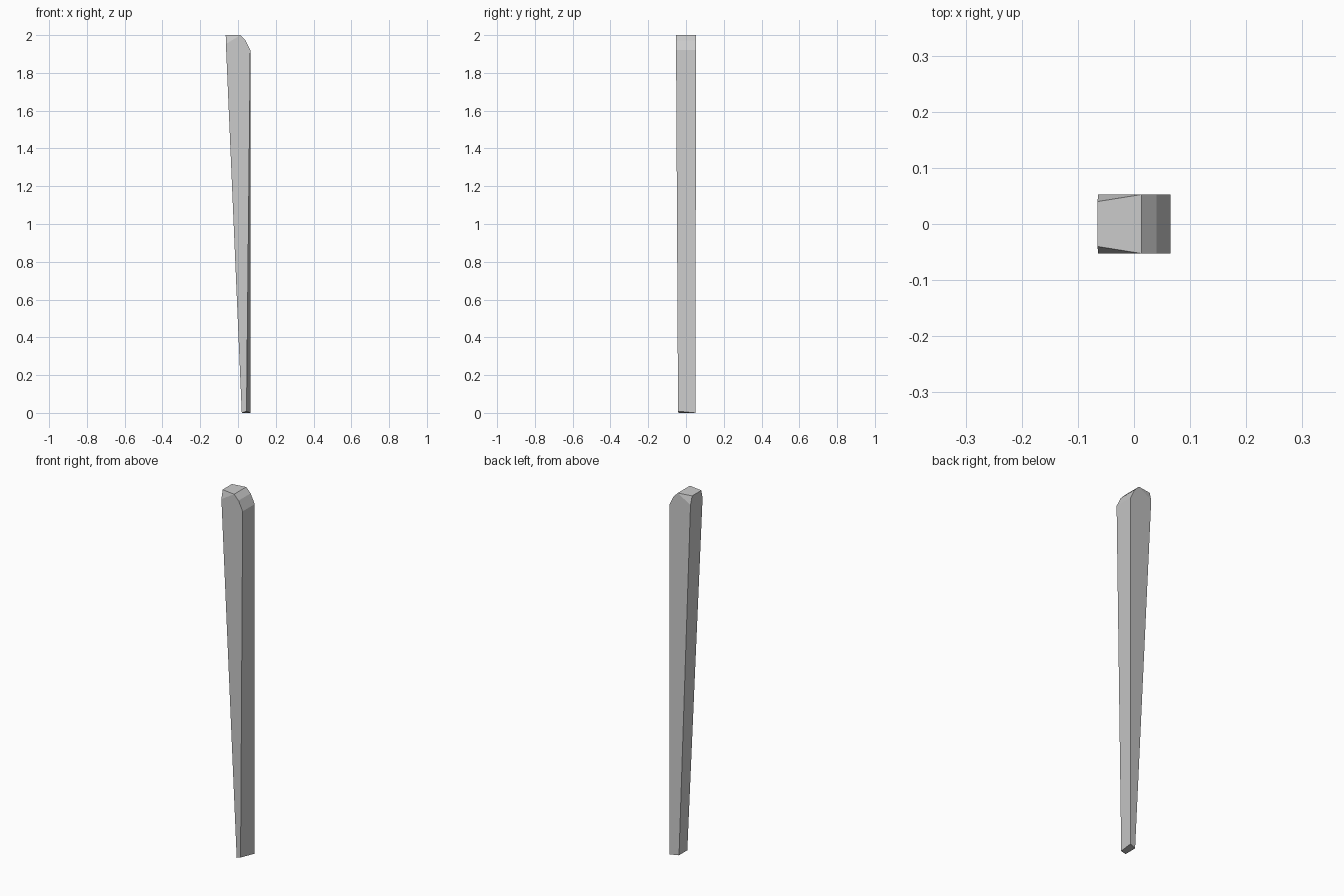
import bpy, bmesh

if "Cube" in bpy.data.objects:
    bpy.data.objects.remove(bpy.data.objects["Cube"])

bm = bmesh.new()
HALF = 0.0525                       # half depth at the head


def side(s, foot):
    """One side outline: rounded shoulder, clipped corner, then the foot."""
    shoulder = [(0.065, 1.92), (0.04, 1.972), (0.013, 2.0), (-0.064, 1.953)]
    ring = [bm.verts.new((x, s * HALF, z)) for x, z in shoulder]
    ring += [bm.verts.new(p) for p in foot]
    corner = bm.verts.new((-0.065, s * 0.04, 2.0))
    bm.faces.new(ring)
    bm.faces.new((ring[2], corner, ring[3]))      # clipped corner facet
    # outline used to join the two sides (shoulder, top corner, foot)
    return ring[:3] + [corner] + ring[3:]


# front and back outlines with the slightly irregular hewn foot
front = side(-1, [(0.02, -0.04, 0.0), (0.045, -0.042, 0.009)])
back = side(1, [(0.02, 0.032, 0.0), (0.065, 0.0505, 0.0)])

# skin between the two sides
n = len(front)
for i in range(n):
    j = (i + 1) % n
    bm.faces.new((front[i], front[j], back[j], back[i]))

bmesh.ops.recalc_face_normals(bm, faces=bm.faces)
mesh = bpy.data.meshes.new("tapered_post")
bm.to_mesh(mesh)
bm.free()
post = bpy.data.objects.new("tapered_post", mesh)
bpy.context.collection.objects.link(post)
